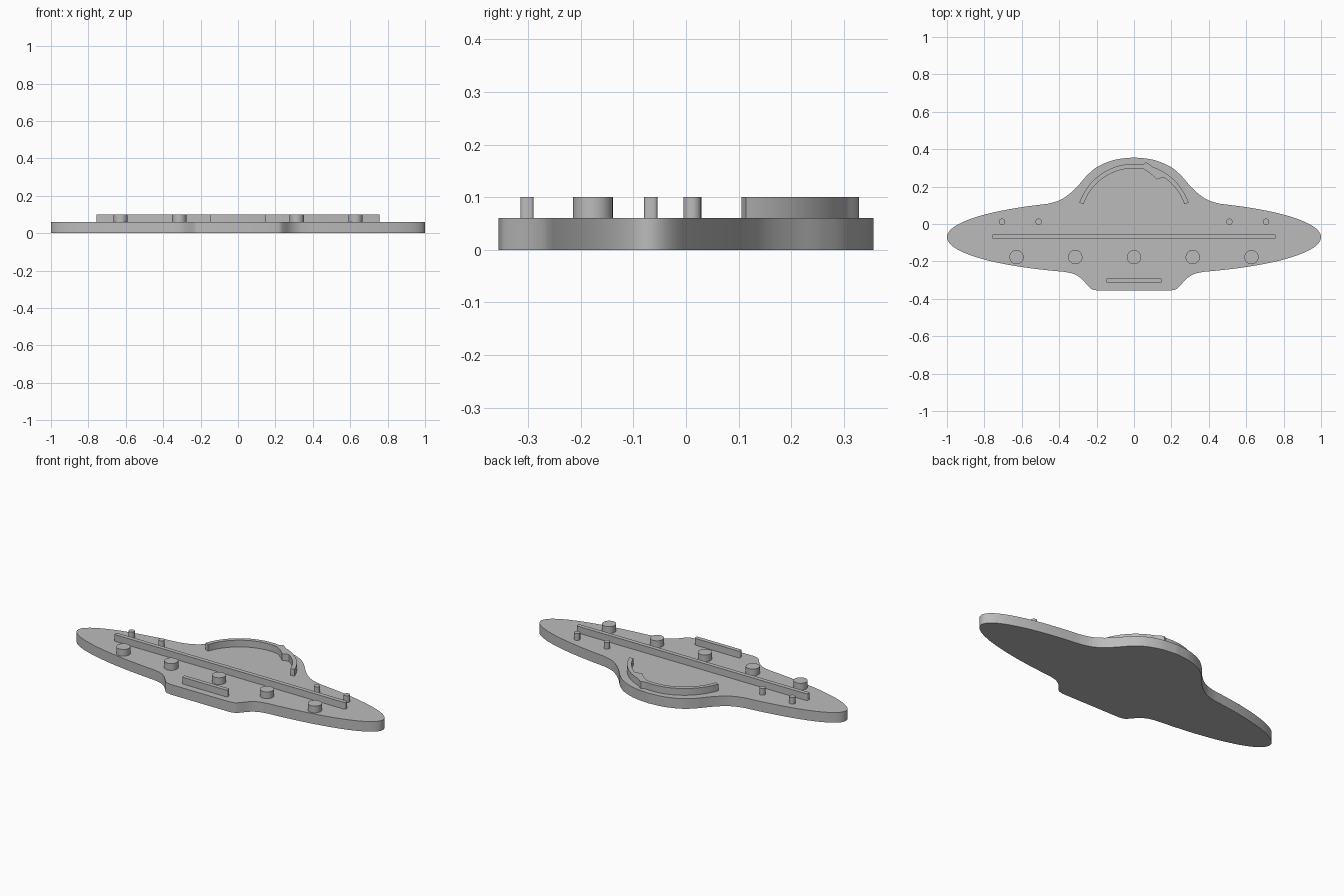
import bpy, bmesh, math
from mathutils import Vector

cube = bpy.data.objects.get("Cube")
if cube:
    bpy.data.objects.remove(cube)

BASE_TOP, DETAIL_TOP = 0.06, 0.10

grey = bpy.data.materials.new("plain grey")
grey.use_nodes = True
colour = (0.5, 0.5, 0.5, 1)
grey.diffuse_color = colour
grey.node_tree.nodes["Principled BSDF"].inputs["Base Color"].default_value = colour


def prism(name, outline, z0, z1):
    """Extrude a closed 2D outline between two heights."""
    bm = bmesh.new()
    face = bm.faces.new([bm.verts.new((x, y, z0)) for x, y in outline])
    up = bmesh.ops.extrude_face_region(bm, geom=[face])["geom"]
    bmesh.ops.translate(bm, vec=(0, 0, z1 - z0),
                        verts=[g for g in up if isinstance(g, bmesh.types.BMVert)])
    bmesh.ops.recalc_face_normals(bm, faces=bm.faces)
    mesh = bpy.data.meshes.new(name)
    bm.to_mesh(mesh)
    bm.free()
    mesh.materials.append(grey)
    obj = bpy.data.objects.new(name, mesh)
    bpy.context.collection.objects.link(obj)
    bpy.ops.object.select_all(action="DESELECT")
    obj.select_set(True)
    bpy.context.view_layer.objects.active = obj
    bpy.ops.object.shade_smooth_by_angle(angle=math.radians(35))
    return obj


def spline(points, steps=6):
    """Smooth curve through the points."""
    p = [Vector(q) for q in points]
    p = [2 * p[0] - p[1]] + p + [2 * p[-1] - p[-2]]
    out = []
    for a, b, c, d in zip(p, p[1:], p[2:], p[3:]):
        for i in range(steps):
            t = i / steps
            out.append(0.5 * (2 * b + (c - a) * t + (2 * a - 5 * b + 4 * c - d) * t * t
                              + (3 * b - a - 3 * c + d) * t ** 3))
    return out + [p[-2]]


def disc(x, y, r, n=32):
    return [(x + r * math.cos(2 * math.pi * i / n), y + r * math.sin(2 * math.pi * i / n))
            for i in range(n)]


def bar(half_x, y, half_y, r=0.006):
    """Rectangle with rounded corners."""
    pts = []
    for k, (sx, sy) in enumerate([(1, 1), (-1, 1), (-1, -1), (1, -1)]):
        for i in range(4):
            a = math.pi / 2 * (k + i / 3)
            pts.append((sx * (half_x - r) + r * math.cos(a),
                        y + sy * (half_y - r) + r * math.sin(a)))
    return pts


# Saucer plate: dome, elliptical rim and tail, mirrored across x
dome = spline([(0, .356), (.1, .344), (.19, .309), (.25, .261), (.3, .204),
               (.35, .157), (.4, .126), (.46, .108)])
tail = spline([(.37, -.256), (.32, -.268), (.28, -.293), (.245, -.332),
               (.225, -.349), (.195, -.356)])
a0, a1 = math.acos(.46), -math.acos(.37)
rim = [(math.cos(a), -.07 + .2 * math.sin(a))
       for a in (a0 + (a1 - a0) * i / 60 for i in range(1, 60))]
half = [tuple(p) for p in dome] + rim + [tuple(p) for p in tail]
prism("saucer_plate", half + [(-x, y) for x, y in reversed(half[1:])], 0, BASE_TOP)

# Dome window rim: arc with a thickened kink right of the centre
CENTRE_Y, ARC_END = 0.013, math.radians(71)


def bump(angle, peak, left, right):
    d = angle - peak
    return max(0, 1 - abs(d) / (left if d < 0 else right))


outer, inner = [], []
for i in range(97):
    a = -ARC_END + 2 * ARC_END * i / 96
    ro = .309 + .015 * bump(a, .21, .06, .12)
    ri = .285 - .03 * bump(a, .50, .32, .09)
    outer.append((ro * math.sin(a), CENTRE_Y + ro * math.cos(a)))
    inner.append((ri * math.sin(a), CENTRE_Y + ri * math.cos(a)))
prism("dome_rim", outer + inner[::-1], BASE_TOP - .01, DETAIL_TOP)

# Long belt bar and tail bar
prism("belt_bar", bar(.757, -.067, .0125), BASE_TOP - .01, DETAIL_TOP)
prism("tail_bar", bar(.148, -.302, .0125), BASE_TOP - .01, DETAIL_TOP)

# Row of round lamps
for i in range(-2, 3):
    prism(f"lamp_{i + 3}", disc(.314 * i, -.177, .038), BASE_TOP - .01, DETAIL_TOP)

# Small pegs on both wings
for side, sign in (("left", 1), ("right", -1)):
    for place, x in (("inner", .51), ("outer", .706)):
        prism(f"{side}_{place}_peg", disc(sign * x, .012, .017, 20),
              BASE_TOP - .01, DETAIL_TOP)
